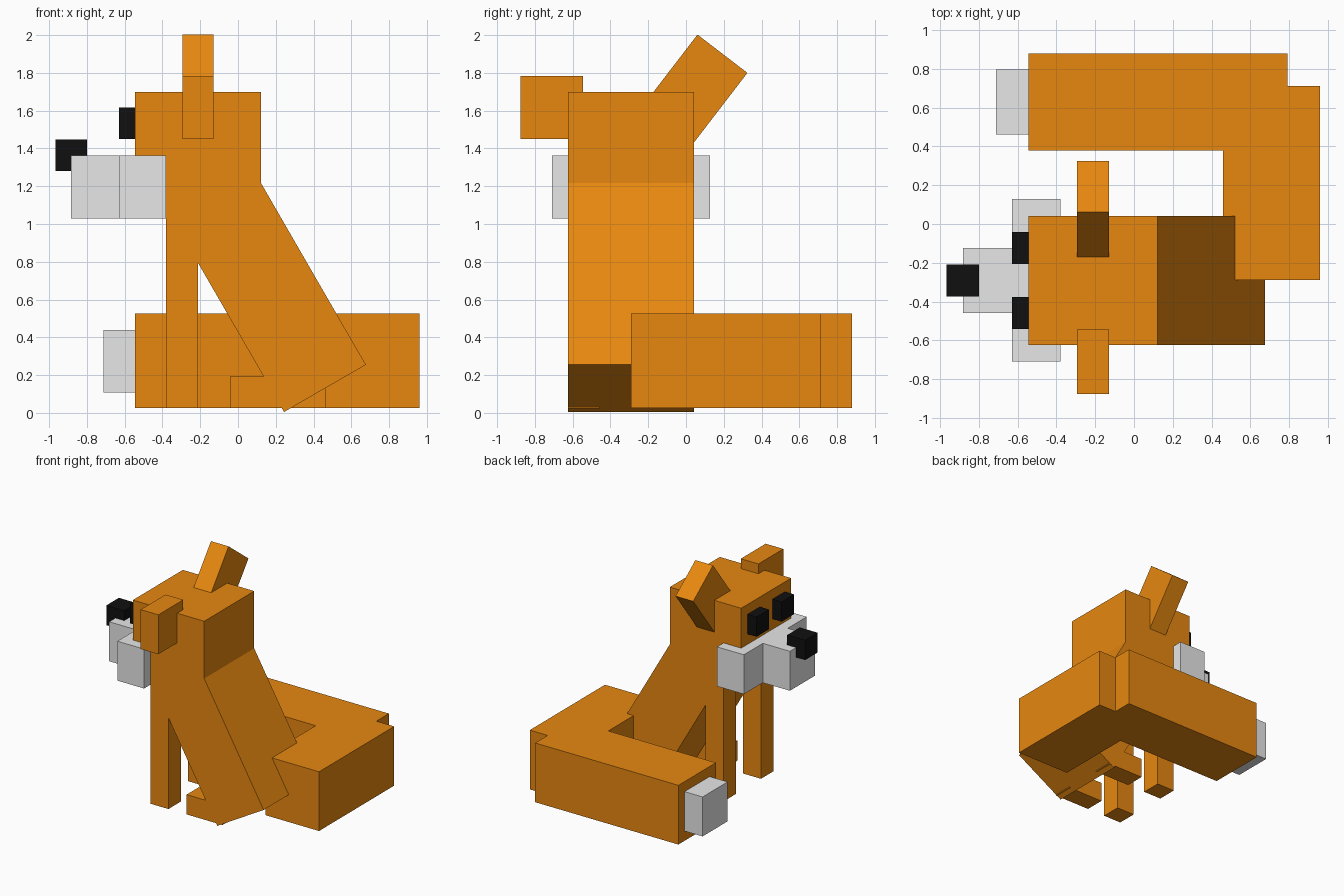
import bpy
import bmesh
from math import radians
from mathutils import Matrix, Vector

default = bpy.data.objects.get("Cube")
if default:
    bpy.data.objects.remove(default, do_unlink=True)


def material(name, rgb):
    mat = bpy.data.materials.new(name)
    mat.use_nodes = True
    color = (*rgb, 1.0)
    mat.diffuse_color = color
    mat.node_tree.nodes["Principled BSDF"].inputs["Base Color"].default_value = color
    return mat


ORANGE = material("orange_fur", (0.8, 0.245, 0.005))
PALE = material("pale_fur", (0.8, 0.8, 0.8))
BLACK = material("black", (0.005, 0.005, 0.005))


def block(name, mat, x, y, z, turn=None):
    """Box spanning the x, y and z ranges, optionally turned about its centre."""
    spans = (x, y, z)
    size = Vector([hi - lo for lo, hi in spans])
    centre = Vector([(hi + lo) / 2 for lo, hi in spans])
    bm = bmesh.new()
    bmesh.ops.create_cube(bm, size=1)
    bmesh.ops.scale(bm, vec=size, verts=bm.verts)
    mesh = bpy.data.meshes.new(name)
    bm.to_mesh(mesh)
    bm.free()
    mesh.materials.append(mat)
    obj = bpy.data.objects.new(name, mesh)
    obj.matrix_world = Matrix.Translation(centre) @ (turn or Matrix())
    bpy.context.collection.objects.link(obj)
    return obj


def leaning_block(name, mat, corner, size, turn):
    """Turned box with its (+x, +y, -z) corner placed at the given point."""
    half = Vector(size) / 2
    centre = Vector(corner) - turn @ Vector((half.x, half.y, -half.z))
    return block(name, mat, *[(c - h, c + h) for c, h in zip(centre, half)], turn)


SIDE = (-0.625, 0.042)   # shared width of head and body
MID = sum(SIDE) / 2

# Head, sloping body
block("head", ORANGE, (-0.545, 0.122), SIDE, (1.035, 1.70))
leaning_block("body", ORANGE, (0.677, SIDE[1], 0.255), (0.5, 0.667, 1.25),
              Matrix.Rotation(radians(-30), 4, "Y"))

# Muzzle and nose
block("cheeks", PALE, (-0.63, -0.38), (-0.71, 0.128), (1.03, 1.363))
block("snout", PALE, (-0.883, -0.6), (-0.458, -0.125), (1.03, 1.363))
block("nose", BLACK, (-0.967, -0.80), (-0.375, -0.208), (1.28, 1.447))

# Paired eyes, front legs and hind feet
for label, sign in (("right", -1), ("left", 1)):
    eye_y = MID + sign * 0.167
    block(label + "_eye", BLACK, (-0.63, -0.53),
          (eye_y - 0.083, eye_y + 0.083), (1.45, 1.617))
    leg_y = MID + sign * 0.25
    leg_span = (leg_y - 0.0835, leg_y + 0.0835)
    block(label + "_front_leg", ORANGE, (-0.38, -0.212), leg_span, (0.025, 1.2))
    block(label + "_hind_foot", ORANGE, (-0.043, 0.292), leg_span, (0.025, 0.192))

# One folded ear, one raised ear
block("right_ear", ORANGE, (-0.295, -0.13), (-0.877, -0.545), (1.45, 1.783))
ear_turn = Matrix.Rotation(radians(-37.5), 4, "X")
ear_base = Vector((-0.13, 0.325, 1.80)) + ear_turn @ Vector((0, 0, -0.5))
leaning_block("left_ear", ORANGE, ear_base, (0.165, 0.333, 0.5), ear_turn)

# Tail curled around one side
block("tail_base", ORANGE, (0.46, 0.96), (-0.29, 0.713), (0.025, 0.525))
block("tail_end", ORANGE, (-0.545, 0.793), (0.38, 0.88), (0.025, 0.525))
block("tail_tip", PALE, (-0.713, -0.53), (0.463, 0.797), (0.107, 0.44))
